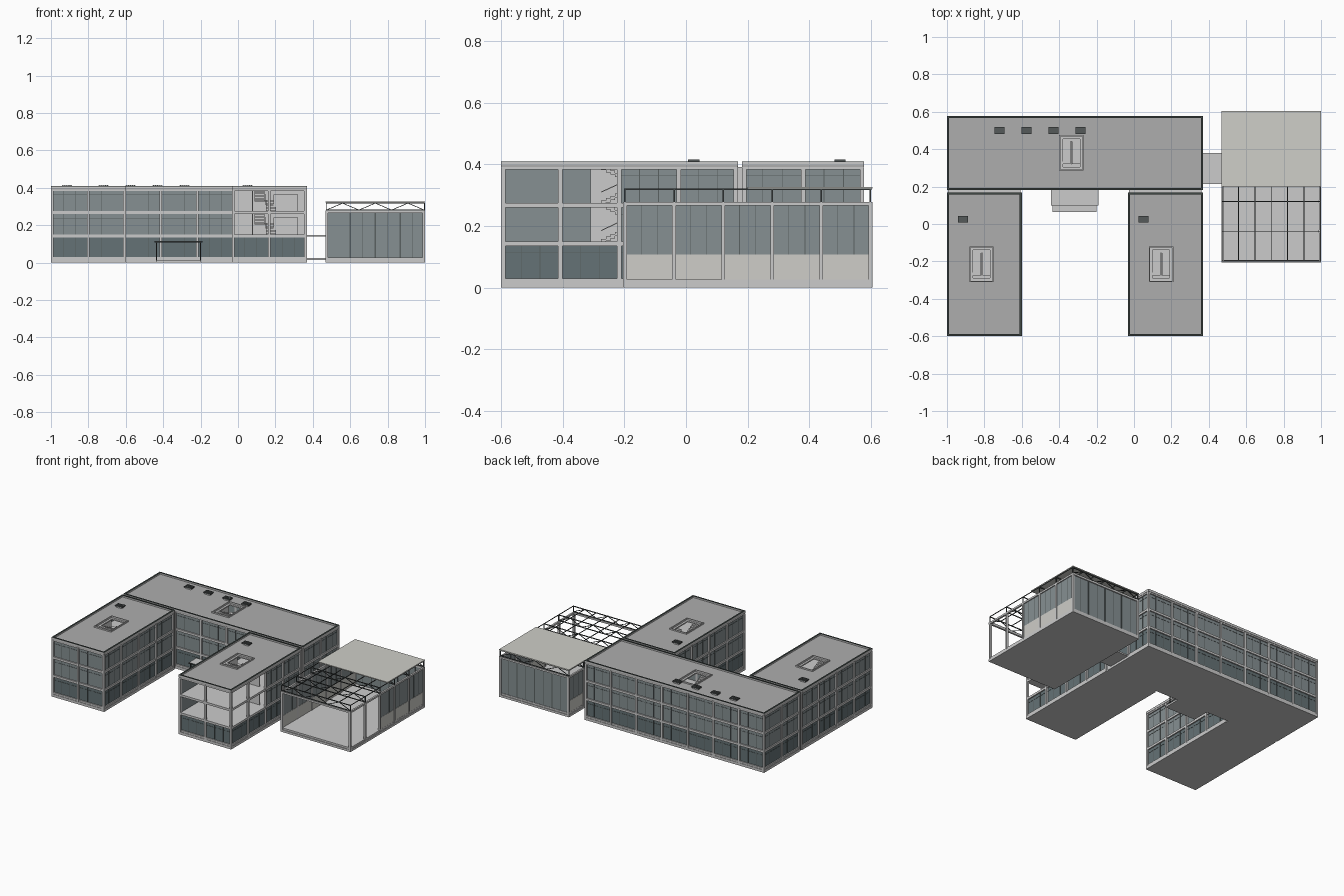
import bpy, bmesh
from mathutils import Vector

if "Cube" in bpy.data.objects:
    bpy.data.objects.remove(bpy.data.objects["Cube"])

parts = {}          # part name -> bmesh
COLORS = {
    "glass_lower": (0.13, 0.17, 0.18, 1), "glass_upper": (0.24, 0.28, 0.29, 1),
    "hall_glass": (0.24, 0.28, 0.29, 1), "window_bars": (0.10, 0.12, 0.12, 1),
    "parapet_caps": (0.05, 0.065, 0.06, 1), "roof_decks": (0.42, 0.42, 0.42, 1),
    "roof_vents": (0.09, 0.10, 0.10, 1), "hall_truss": (0.06, 0.07, 0.07, 1),
    "hall_roof": (0.62, 0.62, 0.58, 1), "hall_low_panels": (0.62, 0.61, 0.58, 1),
    "entrance_frame": (0.05, 0.06, 0.06, 1),
}


def box(name, x0, x1, y0, y1, z0, z1):
    bm = parts.setdefault(name, bmesh.new()) if name not in parts else parts[name]
    vs = bmesh.ops.create_cube(bm, size=1)["verts"]
    for v in vs:
        v.co = Vector(((x0 + x1) / 2 + v.co.x * (x1 - x0),
                       (y0 + y1) / 2 + v.co.y * (y1 - y0),
                       (z0 + z1) / 2 + v.co.z * (z1 - z0)))


def bar(name, p, q, w):
    p, q = Vector(p), Vector(q)
    bm = parts[name] if name in parts else parts.setdefault(name, bmesh.new())
    rot = (q - p).to_track_quat('Z', 'Y')
    for v in bmesh.ops.create_cube(bm, size=1)["verts"]:
        c = Vector((v.co.x * w, v.co.y * w, v.co.z * (q - p).length))
        v.co = (p + q) / 2 + rot @ c


def ring(name, x0, x1, y0, y1, w, z0, z1):
    box(name, x0, x1, y0, y0 + w, z0, z1)
    box(name, x0, x1, y1 - w, y1, z0, z1)
    box(name, x0, x0 + w, y0 + w, y1 - w, z0, z1)
    box(name, x1 - w, x1, y0 + w, y1 - w, z0, z1)


def slab_with_hole(name, r, h, z0, z1):
    x0, x1, y0, y1 = r
    a0, a1, b0, b1 = h
    box(name, x0, x1, y0, b0, z0, z1)
    box(name, x0, x1, b1, y1, z0, z1)
    box(name, x0, a0, b0, b1, z0, z1)
    box(name, a1, x1, b0, b1, z0, z1)


def wall_box(name, axis, a0, a1, c, d0, d1, z0, z1):
    # a = range along wall, d = depth range around wall line c
    lo, hi = sorted((c + d0, c + d1))
    if axis == 'x':
        box(name, a0, a1, lo, hi, z0, z1)
    else:
        box(name, lo, hi, a0, a1, z0, z1)


FLOORS = [(0.03, 0.135), (0.15, 0.26), (0.275, 0.385)]


def facade(axis, c, s, a0, a1, bays, open_bays=(), glazed=None):
    step = (a1 - a0) / bays
    for i in range(bays + 1):
        m = a0 + i * step
        m = min(max(m, a0 + 0.007), a1 - 0.007)
        wall_box("columns", axis, m - 0.007, m + 0.007, c, 0, -s * 0.014, 0.015, 0.39)
    for i in range(bays):
        if glazed is not None and i not in glazed:
            continue
        b0, b1 = a0 + i * step + 0.004, a0 + (i + 1) * step - 0.004
        for f, (z0, z1) in enumerate(FLOORS):
            if f and i in open_bays:
                continue
            wall_box("glass_upper" if f else "glass_lower", axis, b0, b1, c,
                     -s * 0.010, -s * 0.013, z0, z1)
            for k in (1, 2):
                m = b0 + (b1 - b0) * k / 3
                wall_box("window_bars", axis, m - .001, m + .001, c, -s * .008, -s * .010, z0, z1)
            t = z1 - 0.022
            wall_box("window_bars", axis, b0, b1, c, -s * .0085, -s * .010, t - .0008, t + .0008)


def stair(h):
    x0, x1, y0, y1 = h
    xm, n = (x0 + x1) / 2, 8
    run = (y1 - y0 - 0.07) / n
    for z, top in ((0.025, 0.15), (0.15, 0.275), (0.275, 0.395)):
        rise = (top - z) / 2 / n
        for i in range(n):
            ya, za = y0 + 0.035 + i * run, z + i * rise
            box("stairs", xm + 0.004, x1 - 0.008, ya, ya + run, za - 0.006, za + rise)
            zb = top - (i + 1) * rise
            box("stairs", x0 + 0.008, xm - 0.004, ya, ya + run, zb - 0.006, zb + rise)
        mid = (z + top) / 2
        box("stairs", x0 + 0.008, x1 - 0.008, y1 - 0.035, y1, mid - 0.008, mid)
        # thin handrail between the flights
        bar("stair_rails", (xm, y0 + .035, z + .035), (xm, y1 - .035, mid + .03), .003)
    box("stair_walls", x0 - 0.004, x0, y0, y1, 0.02, 0.385)


def block(r, h):
    x0, x1, y0, y1 = r
    box("base_slabs", x0, x1, y0, y1, 0, 0.018)
    box("sills", x0 + .003, x1 - .003, y0 + .003, y1 - .003, 0.018, 0.03)
    inner = (x0 + .002, x1 - .002, y0 + .002, y1 - .002)
    for z in (0.135, 0.26):
        slab_with_hole("floor_slabs", inner, h, z, z + 0.015)
    slab_with_hole("floor_slabs", inner, h, 0.383, 0.392)
    slab_with_hole("roof_decks", r, h, 0.392, 0.398)
    ring("parapets", x0, x1, y0, y1, 0.010, 0.395, 0.4075)
    ring("parapet_caps", x0, x1, y0, y1, 0.011, 0.4075, 0.409)
    # raised curb and sloped-in lip round the roof opening
    ring("skylight_curbs", h[0], h[1], h[2], h[3], 0.006, 0.392, 0.407)
    ring("skylight_lips", h[0] + .006, h[1] - .006, h[2] + .006, h[3] - .006, 0.014, 0.388, 0.396)
    stair(h)


# Main U-shaped building: rear bar and two wings
block((-1, 0.368, 0.182, 0.578), (-0.40, -0.27, 0.285, 0.475))
block((-1, -0.6, -0.6, 0.168), (-0.88, -0.75, -0.31, -0.12))
block((-0.032, 0.368, -0.6, 0.168), (0.08, 0.21, -0.31, -0.12))
facade('x', 0.578, 1, -1, 0.368, 7)
facade('x', 0.182, -1, -1, 0.368, 7, glazed=(2, 3, 4))
for x0, opened in ((-1, ()), (-0.032, (0, 1))):
    facade('x', -0.6, -1, x0, x0 + 0.4, 2, opened)
    facade('y', x0, -1, -0.6, 0.168, 4)
    facade('y', x0 + 0.4, 1, -0.6, 0.168, 4, opened)
    facade('x', 0.168, 1, x0, x0 + 0.4, 2, glazed=())
for x, s in ((-1, -1), (0.368, 1)):
    facade('y', x, s, 0.182, 0.578, 2)
# dark joints between bar and wings
for x0 in (-1, -0.032):
    box("wing_joints", x0 + .006, x0 + .394, 0.166, 0.184, 0.0, 0.392)
# partition panels in the open corner of the right wing
for z in (0.15, 0.275):
    box("partition_panels", 0.19, 0.32, -0.222, -0.216, z, z + 0.09)

# Roof vents
for x, y in [(-0.72, .5), (-0.575, .5), (-0.43, .5), (-0.285, .5), (-0.915, .025), (0.05, .025)]:
    box("roof_vents", x - .027, x + .027, y - .018, y + .018, 0.406, 0.413)
    box("vent_stems", x - .02, x + .02, y - .013, y + .013, 0.396, 0.406)
    for k in range(-2, 3):
        box("roof_vents", x + k * .011 - .002, x + k * .011 + .002, y - .018, y + .018, .413, .415)

# Entrance canopy, door frame and step
box("entrance_canopy", -0.445, -0.19, 0.10, 0.182, 0.108, 0.115)
box("entrance_step", -0.435, -0.2, 0.065, 0.182, 0, 0.012)
for x in (-0.435, -0.2):
    box("entrance_frame", x - .003, x + .003, 0.105, 0.111, 0.012, 0.108)
box("entrance_frame", -0.446, -0.189, 0.098, 0.10, 0.107, 0.116)

# Link between building and hall
box("link_floor", 0.368, 0.47, 0.215, 0.38, 0.015, 0.025)
box("link_roof", 0.368, 0.47, 0.215, 0.38, 0.139, 0.148)

# Hall: floor, columns, ring beam
X0, X1, Y0, Y1 = 0.468, 1.0, -0.205, 0.605
box("hall_base", X0, X1, Y0, Y1, 0, 0.015)
box("hall_floor", X0 + .004, X1 - .004, Y0 + .004, Y1 - .004, 0.015, 0.027)
ring("hall_beams", X0, X1, Y0, Y1, 0.012, 0.266, 0.278)
rows = [Y0 + 0.007 + i * (Y1 - Y0 - 0.014) / 5 for i in range(6)]
for y in rows:
    for x in (X0 + .007, X1 - .007):
        box("hall_columns", x - .007, x + .007, y - .006, y + .006, 0.015, 0.27)


def hall_side(x, first):
    for y0, y1 in list(zip(rows, rows[1:]))[first:]:
        box("hall_low_panels", x - .003, x + .003, y0, y1, 0.027, 0.108)
        box("hall_glass", x - .0015, x + .0015, y0, y1, 0.108, 0.268)
        for k in (1, 2):
            m = y0 + (y1 - y0) * k / 3
            box("window_bars", x - .003, x + .003, m - .001, m + .001, 0.108, 0.268)


hall_side(X0 + 0.008, 0)
hall_side(X1 - 0.008, 2)
# full-height glazing on the hall's rear wall
box("hall_glass", X0 + .01, X1 - .01, Y1 - .010, Y1 - .007, 0.027, 0.268)
for i in range(1, 8):
    m = X0 + (X1 - X0) * i / 8
    w = .004 if i % 2 == 0 else .001
    box("window_bars", m - w, m + w, Y1 - .012, Y1 - .005, 0.027, 0.268)

# Zigzag trusses across the hall, purlins along it
xs = [X0 + .004 + i * (X1 - X0 - .008) / 6 for i in range(7)]
for y in rows:
    for z in (0.281, 0.318):
        bar("hall_truss", (xs[0], y, z), (xs[-1], y, z), .005)
    for i in range(6):
        za, zb = (0.281, 0.318) if i % 2 == 0 else (0.318, 0.281)
        bar("hall_truss", (xs[i], y, za), (xs[i + 1], y, zb), .0035)
    for x in (xs[0], xs[-1]):
        bar("hall_truss", (x, y, 0.278), (x, y, 0.32), .005)
for x in xs:
    bar("hall_truss", (x, Y0 + .004, 0.319), (x, Y1 - .004, 0.319), .004)
box("hall_roof", X0, X1, 0.2, Y1, 0.321, 0.327)

# Turn every collected part into an object
for name, bm in parts.items():
    me = bpy.data.meshes.new(name)
    bm.to_mesh(me)
    bm.free()
    ob = bpy.data.objects.new(name, me)
    bpy.context.collection.objects.link(ob)
    if name in COLORS:
        mat = bpy.data.materials.new(name)
        mat.diffuse_color = COLORS[name]
        mat.use_nodes = True
        mat.node_tree.nodes["Principled BSDF"].inputs["Base Color"].default_value = mat.diffuse_color
        me.materials.append(mat)
